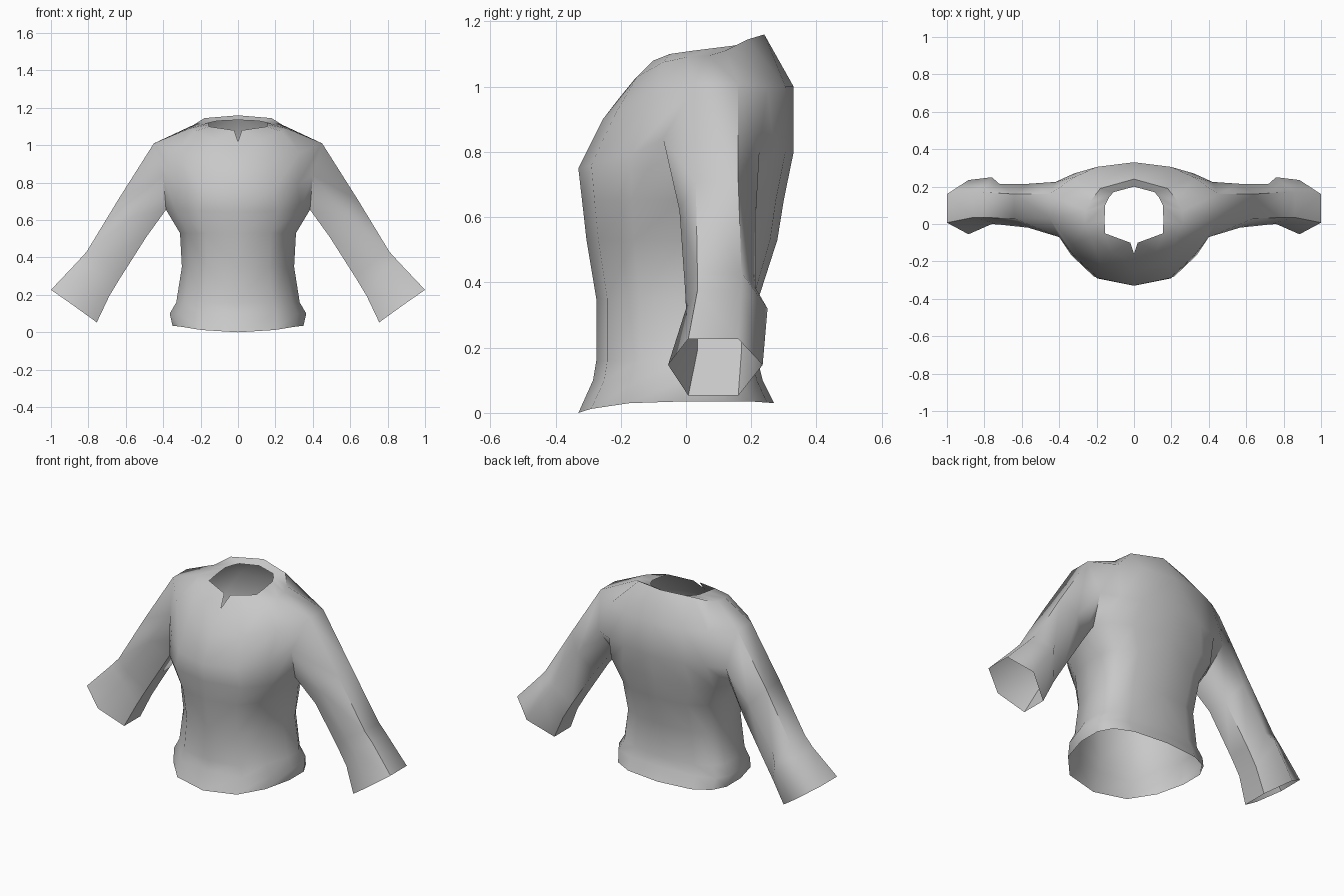
import bpy, bmesh, math

if "Cube" in bpy.data.objects:
    bpy.data.objects.remove(bpy.data.objects["Cube"])

fabric = bpy.data.materials.new("grey_fabric")
fabric.diffuse_color = (0.58, 0.58, 0.58, 1)
fabric.use_nodes = True
fabric.node_tree.nodes["Principled BSDF"].inputs["Base Color"].default_value = fabric.diffuse_color

# Half cross-section of the torso, from front centre round the side to back centre
WIDTH = [0, .56, .87, 1, 1, .88, .59, 0]
DEPTH = [-1, -.9, -.6, -.19, .28, .66, .9, 1]
LIFT = [0, .35, .85, 1, 1, 1, .9, .85]
MID_Y = .06


def torso_row(z, half_width, front, back, lift=0):
    row = []
    for w, d, l in zip(WIDTH, DEPTH, LIFT):
        reach = MID_Y - front if d < 0 else back - MID_Y
        row.append((half_width * w, MID_Y + d * reach, z + lift * l))
    return row


# Hem, flare, waist and ribs up to the armpit
rows = [
    torso_row(0, .35, -.33, .27, .035),
    torso_row(.10, .365, -.285, .235),
    torso_row(.16, .33, -.275, .22),
    torso_row(.35, .30, -.275, .222),
    torso_row(.53, .31, -.305, .28),
    torso_row(.645, .385, -.318, .30, .01),
]
# Chest, with the armhole between columns 3 and 4
rows.append([(0, -.33, .75), (.19, -.29, .76), (.32, -.17, .79), (.40, -.07, .84),
             (.42, .225, .80), (.32, .27, .80), (.20, .305, .80), (0, .33, .80)])
# Shoulder
rows.append([(0, -.255, .90), (.18, -.215, .92), (.33, -.11, .96), (.45, .03, 1.01),
             (.45, .16, 1.01), (.32, .25, 1.0), (.20, .305, 1.0), (0, .33, 1.0)])
# Collar ridge
rows.append([(0, -.205, .965), (.12, -.15, 1.03), (.23, -.07, 1.075), (.26, 0, 1.09),
             (.26, .07, 1.095), (.235, .12, 1.11), (.18, .19, 1.145), (0, .24, 1.16)])
# Neckline with a small front notch
rows.append([(0, -.16, 1.02), (.02, -.10, 1.08), (.155, -.05, 1.10), (.157, .02, 1.11),
             (.155, .10, 1.12), (.135, .14, 1.125), (.11, .17, 1.13), (0, .20, 1.135)])

# Sleeve rings: (x, z) of bottom, middle, top, then y of front, back, and inner pair
sleeve = [
    ((.49, .51), (.565, .62), (.64, .71), -.02, .215, .03, .16),
    ((.63, .29), (.72, .38), (.81, .43), -.003, .215, .035, .17),
    ((.69, .19), (.76, .32), (.86, .375), .0, .25, .035, .17),
    ((.755, .053), (.885, .147), (1.0, .227), -.055, .235, .007, .16),
]


def sleeve_ring(bottom, middle, top, front, back, inner_front, inner_back):
    spots = [(bottom, inner_front), (middle, front), (top, inner_front),
             (top, inner_back), (middle, back), (bottom, inner_back)]
    return [(p[0], y, p[1]) for p, y in spots]


bm = bmesh.new()

# Torso surface, leaving the armhole open
grid = [[bm.verts.new(p) for p in row] for row in rows]
for r in range(len(grid) - 1):
    for c in range(7):
        if c == 3 and r in (5, 6):
            continue
        bm.faces.new((grid[r][c], grid[r][c + 1], grid[r + 1][c + 1], grid[r + 1][c]))

# Sleeve surface, growing from the armhole edge
rings = [[grid[5][3], grid[6][3], grid[7][3], grid[7][4], grid[6][4], grid[5][4]]]
rings += [[bm.verts.new(p) for p in sleeve_ring(*s)] for s in sleeve]
for a, b in zip(rings, rings[1:]):
    for i in range(6):
        j = (i + 1) % 6
        bm.faces.new((a[i], b[i], b[j], a[j]))

mesh = bpy.data.meshes.new("shirt")
bm.to_mesh(mesh)
bm.free()
mesh.materials.append(fabric)
shirt = bpy.data.objects.new("shirt", mesh)
bpy.context.collection.objects.link(shirt)

# Smooth cloth with a crisp collar ridge, mirrored to the other side
bpy.context.view_layer.objects.active = shirt
shirt.select_set(True)
bpy.ops.object.shade_smooth_by_angle(angle=math.radians(60))
mirror = shirt.modifiers.new("mirror", 'MIRROR')
mirror.use_axis[0] = True
mirror.merge_threshold = 0.001
